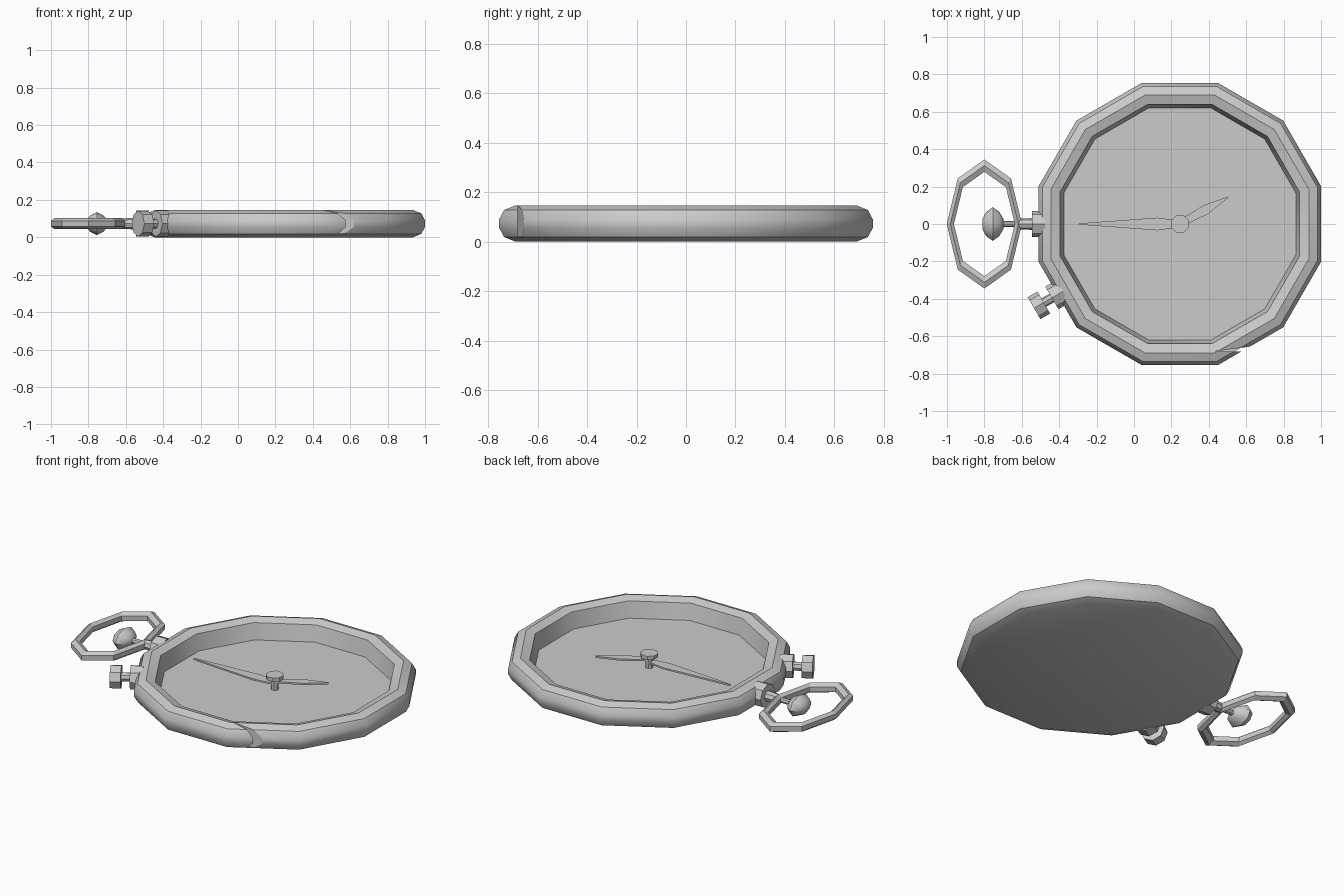
import bpy, bmesh, math
from mathutils import Matrix, Vector

if "Cube" in bpy.data.objects:
    bpy.data.objects.remove(bpy.data.objects["Cube"])

CX, MID = 0.245, 0.073      # case centre in x, mid height


def make(name, verts, faces, smooth=None):
    me = bpy.data.meshes.new(name)
    me.from_pydata(verts, [], faces)
    bm = bmesh.new()
    bm.from_mesh(me)
    bmesh.ops.recalc_face_normals(bm, faces=bm.faces)
    bm.to_mesh(me)
    bm.free()
    ob = bpy.data.objects.new(name, me)
    bpy.context.collection.objects.link(ob)
    if smooth:
        bpy.ops.object.select_all(action='DESELECT')
        ob.select_set(True)
        bpy.context.view_layer.objects.active = ob
        bpy.ops.object.shade_smooth_by_angle(angle=math.radians(smooth))
    return ob


def lathe(name, profile, n, phase=0.0, mat=Matrix(), smooth=None):
    """Turn (radius, height) points about z, capping both ends."""
    verts, faces = [], []
    for r, h in profile:
        for i in range(n):
            a = phase + math.tau * i / n
            verts.append(mat @ Vector((r * math.cos(a), r * math.sin(a), h)))
    for k in range(len(profile) - 1):
        for i in range(n):
            j = (i + 1) % n
            faces.append((k*n + i, k*n + j, (k+1)*n + j, (k+1)*n + i))
    faces.append(tuple(range(n)))
    faces.append(tuple(range((len(profile) - 1) * n, len(profile) * n)))
    return make(name, verts, faces, smooth)


def prism(name, outline, z0, z1):
    n = len(outline)
    verts = [(x, y, z) for z in (z0, z1) for x, y in outline]
    faces = [tuple(range(n)), tuple(range(n, 2*n))]
    faces += [(i, (i+1) % n, n + (i+1) % n, n + i) for i in range(n)]
    return make(name, verts, faces)


def radial(angle):
    """Frame whose z axis points outward from the case centre."""
    return (Matrix.Translation((CX, 0, MID)) @ Matrix.Rotation(math.radians(angle), 4, 'Z')
            @ Matrix.Rotation(math.pi / 2, 4, 'Y'))


# Case: twelve-sided dish, profile given by flat-to-centre distance
k = 1 / math.cos(math.pi / 12)
section = [(.69, 0), (.735, .018), (.755, .055), (.755, .09), (.735, .128),
           (.69, .146), (.64, .13), (.62, .035)]
case = lathe("watch_case", [(r * k, z) for r, z in section], 12, math.pi / 12,
             Matrix.Translation((CX, 0, 0)), 35)

# Thin opening notch in the rim
notch = prism("notch_cutter", [(.43, -.681), (.66, -.681), (.66, -.65)], .02, .3)
notch.hide_render = True
notch.hide_viewport = True
cut = case.modifiers.new("notch", 'BOOLEAN')
cut.operation = 'DIFFERENCE'
cut.solver = 'EXACT'
cut.object = notch

# Hands and centre post
lathe("hand_post", [(.022, .03), (.022, .1), (.05, .1), (.05, .122)], 8, math.pi / 8,
      Matrix.Translation((CX, 0, 0)))


def hand(name, angle, length, widest, half, z):
    c, s = math.cos(math.radians(angle)), math.sin(math.radians(angle))
    pts = [(0, .018), (widest, half), (length, .003), (length, -.003), (widest, -half), (0, -.018)]
    prism(name, [(CX + x*c - y*s, x*s + y*c) for x, y in pts], z, z + .01)


hand("minute_hand", 180, .54, .12, .034, .066)
hand("hour_hand", 29, .295, .16, .026, .078)

# Collars on the case, shared by the pendant and the side button
for name, ang in (("pendant_collar", 180), ("button_collar", 210)):
    lathe(name, [(.07, .72), (.07, .79)], 8, 0, radial(ang))

# Side button on its stem
lathe("button_stem", [(.026, .78), (.026, .85)], 8, 0, radial(210))
lathe("button_knob", [(.068, .84), (.068, .9)], 8, 0, radial(210))

# Pendant stem and winding crown
lathe("pendant_stem", [(.032, .78), (.028, .86), (.016, .87), (.016, .96)], 8, 0, radial(180))
lathe("winding_crown", [(.025, .942), (.065, .965), (.09, 1.0), (.065, 1.035), (.028, 1.055)], 8, 0,
      radial(180) @ Matrix.Diagonal((.68, 1, 1, 1)), 50)

# Bow: eight-sided oval ring with hexagonal section
verts, faces = [], []
for i in range(8):
    a = math.tau * i / 8
    for j in range(6):
        b = math.pi / 6 + math.tau * j / 6
        R = .312 + .038 * math.cos(b)
        verts.append((-.8 + .583 * R * math.cos(a), R * math.sin(a), MID + .029 * math.sin(b)))
        p, q = i * 6, (i + 1) % 8 * 6
        faces.append((p + j, p + (j+1) % 6, q + (j+1) % 6, q + j))
make("bow_ring", verts, faces)
